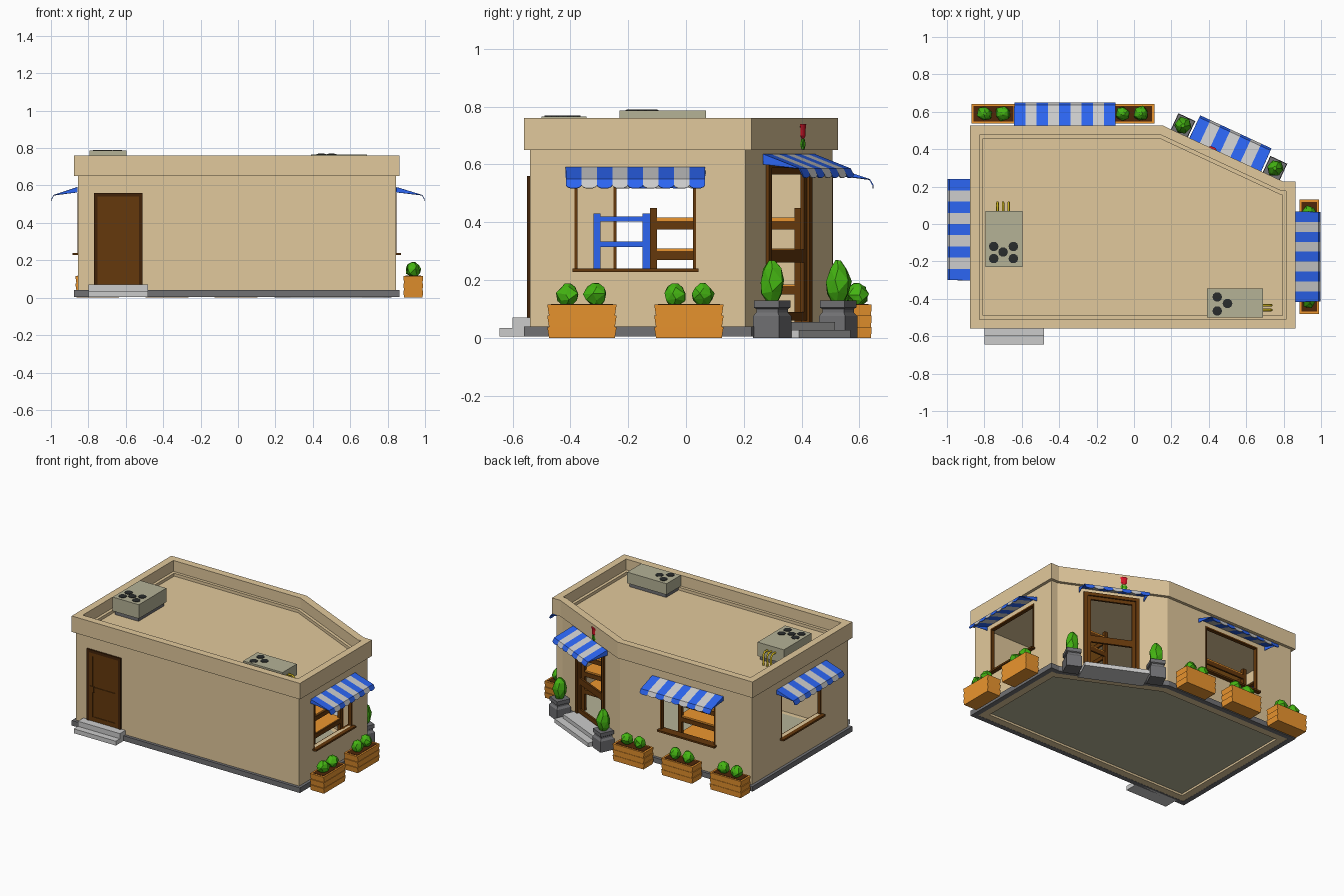
import bpy, bmesh, math, random
from mathutils import Matrix, Vector

if "Cube" in bpy.data.objects:
    bpy.data.objects.remove(bpy.data.objects["Cube"])

random.seed(4)


def mat(name, *rgb):
    m = bpy.data.materials.new(name)
    m.diffuse_color = [min(1, c * 1.1) ** 2.2 for c in rgb] + [1]
    m.use_nodes = True
    m.node_tree.nodes["Principled BSDF"].inputs["Base Color"].default_value = m.diffuse_color
    return m


TAN = mat("stucco", .80, .71, .55)
STONE = mat("stone", .40, .40, .41)
STEP = mat("step", .70, .70, .70)
WOOD = mat("dark_wood", .36, .21, .07)
DARK = mat("darker_wood", .24, .14, .06)
ORANGE = mat("orange_wood", .84, .53, .18)
BLUE = mat("blue", .17, .36, .86)
LIGHT = mat("light_stripe", .76, .76, .76)
OLIVE = mat("vent_grey", .64, .63, .53)
BLACK = mat("fan_black", .16, .17, .17)
YELLOW = mat("pipe_yellow", .70, .61, .12)
GREEN = mat("leaf", .25, .64, .09)
RED = mat("petal", .78, .10, .16)
SOIL = mat("soil", .28, .15, .06)


def finish(bm, name, m):
    bmesh.ops.recalc_face_normals(bm, faces=bm.faces)
    me = bpy.data.meshes.new(name)
    bm.to_mesh(me)
    bm.free()
    me.materials.append(m)
    ob = bpy.data.objects.new(name, me)
    bpy.context.collection.objects.link(ob)
    return ob


def frame(x, y, deg):
    # local x runs along the wall, local -y points outward
    return Matrix.Translation((x, y, 0)) @ Matrix.Rotation(math.radians(deg), 4, 'Z')


def boxes(name, m, items, M=Matrix()):
    bm = bmesh.new()
    for x0, x1, y0, y1, z0, z1 in items:
        T = Matrix.Translation(((x0 + x1) / 2, (y0 + y1) / 2, (z0 + z1) / 2))
        S = Matrix.Diagonal((x1 - x0, y1 - y0, z1 - z0, 1))
        bmesh.ops.create_cube(bm, size=1, matrix=M @ T @ S)
    return finish(bm, name, m)


def loft(name, m, n, profile, places, sx=1, sy=1, turn=0, M=Matrix(), jitter=0):
    # stacked n-sided rings (radius, z), repeated at each (x, y)
    bm = bmesh.new()
    for px, py in places:
        rings = []
        for k, (r, z) in enumerate(profile):
            ring = []
            for i in range(n):
                a = turn + 2 * math.pi * (i + (k % 2) * 2 * jitter) / n
                q = r * (1 + random.uniform(-jitter, jitter))
                ring.append(bm.verts.new(M @ Vector((px + sx * q * math.cos(a), py + sy * q * math.sin(a),
                                                     z + random.uniform(-1, 1) * jitter * r * .8))))
            rings.append(ring)
        for a, b in zip(rings, rings[1:]):
            for i in range(n):
                j = (i + 1) % n
                bm.faces.new((a[i], a[j], b[j], b[i]))
        bm.faces.new(rings[0])
        bm.faces.new(rings[-1])
    if jitter:
        bmesh.ops.triangulate(bm, faces=bm.faces)
    return finish(bm, name, m)


PLAN = [Vector(p) for p in [(-.876, -.56), (.864, -.56), (.864, .226), (.80, .226), (.155, .526), (-.876, .526)]]


def inset(d):
    out = []
    for i, p in enumerate(PLAN):
        e0 = (p - PLAN[i - 1]).normalized()
        e1 = (PLAN[(i + 1) % len(PLAN)] - p).normalized()
        n0, n1 = Vector((-e0.y, e0.x)), Vector((-e1.y, e1.x))
        out.append(p + (n0 + n1) * d / (1 + n0.dot(n1)))
    return out


def slab(name, m, d0, z0, z1, d1=None):
    # building outline as a solid, or as a ring when d1 is given
    bm = bmesh.new()

    def loop(d, z):
        return [bm.verts.new((p.x, p.y, z)) for p in inset(d)]
    loops = [loop(d0, z0), loop(d0, z1)]
    if d1 is None:
        bm.faces.new(loops[0])
        bm.faces.new(loops[1])
        pairs = [loops]
    else:
        loops += [loop(d1, z1), loop(d1, z0)]
        pairs = list(zip(loops, loops[1:] + loops[:1]))
    for a, b in pairs:
        for i in range(len(a)):
            j = (i + 1) % len(a)
            bm.faces.new((a[i], a[j], b[j], b[i]))
    return finish(bm, name, m)


RIGHT, BACK = frame(.844, -.175, 90), frame(-.37, .506, 180)
LEFT, CORNER = frame(-.856, -.03, -90), frame(.48, .353, 155.1)
FRONT = frame(-.64, -.54, 0)

# Building shell
slab("base_plinth", STONE, 0, .005, .04, .035)
slab("footing", TAN, .035, .006, .03, .085)
slab("floor", OLIVE, .08, .02, .032)
slab("roof", TAN, .03, .64, .665)
slab("parapet", TAN, 0, .65, .76, .05)
slab("roof_ledge", TAN, .045, .66, .685, .07)
walls = slab("walls", TAN, .02, .025, .65, .045)
for M, w, z0, z1 in [(RIGHT, .21, .24, .56), (BACK, .21, .24, .56), (LEFT, .22, .24, .56), (CORNER, .17, .05, .6)]:
    cut = boxes("opening_cutter", TAN, [(-w, w, -.05, .07, z0, z1)], M)
    cut.hide_render = True
    mod = walls.modifiers.new("opening", 'BOOLEAN')
    mod.operation, mod.solver, mod.object = 'DIFFERENCE', 'EXACT', cut
    bpy.context.view_layer.objects.active = walls
    bpy.ops.object.modifier_apply(modifier=mod.name)
    bpy.data.objects.remove(cut)

# Window frames and sills
for side, M, w in [("right", RIGHT, .21), ("back", BACK, .21), ("left", LEFT, .22)]:
    boxes(side + "_window_frame", WOOD, [(-w, -w + .01, -.003, .022, .24, .56), (w - .01, w, -.003, .022, .24, .56),
                                         (-w, w, -.003, .022, .55, .56)], M)
    boxes(side + "_window_sill", WOOD, [(-w - .008, w + .008, -.028, .03, .228, .24)], M)

# Corner entrance door with open panes
boxes("entrance_frame", WOOD, [(-.18, -.155, -.01, .022, .055, .61), (.155, .18, -.01, .022, .055, .61),
                               (-.18, .18, -.01, .022, .588, .61)], CORNER)
boxes("entrance_door", WOOD, [(-.155, -.132, 0, .014, .06, .588), (.132, .155, 0, .014, .06, .588),
                              (-.155, .155, 0, .014, .06, .09), (-.155, .155, 0, .014, .26, .305),
                              (-.155, .155, 0, .014, .565, .588)], CORNER)
boxes("entrance_steps", STEP, [(-.21, .21, -.14, .02, 0, .028), (-.19, .19, -.09, .02, .028, .055)], CORNER)

# Solid service door and steps on the front
boxes("service_door_frame", DARK, [(-.13, -.112, -.01, .01, .07, .56), (.112, .13, -.01, .01, .07, .56),
                                   (-.13, .13, -.01, .01, .54, .56)], FRONT)
boxes("service_door", WOOD, [(-.112, .112, -.002, .01, .07, .54), (-.112, -.085, -.006, 0, .07, .54),
                             (.085, .112, -.006, 0, .07, .54), (-.112, .112, -.006, 0, .07, .1),
                             (-.112, .112, -.006, 0, .275, .305), (-.112, .112, -.006, 0, .515, .54)], FRONT)
boxes("service_door_handle", WOOD, [(-.103, -.075, -.01, 0, .27, .31)], FRONT)
boxes("service_steps", STEP, [(-.16, .16, -.105, 0, .005, .035), (-.16, .16, -.06, 0, .035, .07)], FRONT)


# Striped awnings with scalloped edge
def awning(side, M, count, width, depth, ztop, zmid, zlow):
    step = width / count
    for par, (label, m) in enumerate([("blue", BLUE), ("light", LIGHT)]):
        bm = bmesh.new()
        for i in range(par, count, 2):
            x0 = -width / 2 + i * step
            x1 = x0 + step
            a, b = bm.verts.new((x0, -.002, ztop)), bm.verts.new((x1, -.002, ztop))
            c, d = bm.verts.new((x1, -depth + .015, zmid)), bm.verts.new((x0, -depth + .015, zmid))
            bm.faces.new((a, d, c, b))
            arc = []
            for k in range(7):
                t = math.pi * k / 6
                f = .65 + .35 * math.sin(t)
                arc.append(bm.verts.new(((x0 + x1) / 2 - math.cos(t) * step / 2, -depth + .003,
                                         zmid + (zlow - zmid) * f)))
            bm.faces.new([c, d] + arc)
            for end, v, w in ((0, a, d), (count - 1, b, c)):
                if i == end:
                    bm.faces.new((v, w, bm.verts.new((v.co.x, -.002, zmid + .015))))
        bm.transform(M)
        ob = finish(bm, f"{side}_awning_{label}", m)
        mod = ob.modifiers.new("thickness", 'SOLIDIFY')
        mod.thickness, mod.offset = .004, 0


awning("right", RIGHT, 9, .48, .155, .59, .548, .517)
awning("back", BACK, 9, .54, .144, .59, .548, .517)
awning("left", LEFT, 9, .54, .143, .59, .548, .517)
awning("corner", CORNER, 7, .42, .155, .635, .585, .553)

# Planter boxes with two shrubs each
SHRUB = [(.02, 0), (.037, .22), (.041, .5), (.03, .8), (.01, 1)]
R = .7071
SLATS = [(R * .95, 0), (R, .038), (R * .95, .038), (R, .077), (R * .95, .077), (R, .116)]
for x, y, deg in [(.937, -.36, 90), (.937, .01, 90), (-.75, .59, 180), (-.38, .59, 180), (-.01, .59, 180)]:
    M = frame(x, y, deg)
    loft("planter_box", ORANGE, 4, SLATS, [(0, 0)], .24, .105, math.pi / 4, M)
    boxes("planter_soil", SOIL, [(-.107, .107, -.041, .041, .1, .118)], M)
    loft("planter_shrubs", GREEN, 6, [(r, .115 + .074 * h) for r, h in SHRUB], [(-.048, 0), (.048, 0)],
         1, .95, .3, M, .14)

# Stone urns with tall shrubs beside the entrance
URN = [(1, 0), (1, .075), (.82, .088), (.82, .1), (.95, .105), (.95, .13)]
SPOTS = [(-.271, -.065), (.271, -.065)]
loft("stone_urns", STONE, 4, [(r * R, z) for r, z in URN], SPOTS, .1, .1, math.pi / 4, CORNER)
loft("urn_shrubs", GREEN, 6, [(r * 1.1, .125 + .143 * h) for r, h in SHRUB], SPOTS, 1, 1, .2, CORNER, .12)

# Flower emblem on the corner parapet
loft("flower_bloom", RED, 6, [(.006, .688), (.02, .7), (.019, .72), (.024, .74)], [(.075, -.022)], 1, .35, M=CORNER)
boxes("flower_stem", GREEN, [(.072, .078, -.026, -.018, .652, .69)], CORNER)
for s in (-1, 1):
    loft("flower_leaf", GREEN, 4, [(.003, .655), (.011, .67), (.002, .688)], [(.075 + s * .012, -.022)],
         1, .4, M=CORNER)


# Rooftop ventilation units with fans and bent pipes
def vent(name, x0, x1, y0, y1, top, fans, pipes, out):
    boxes(name + "_body", OLIVE, [(x0, x1, y0, y1, .69, top - .004)])
    boxes(name + "_base", STONE, [(x0 + .01, x1 - .01, y0 + .01, y1 - .01, .66, .69)])
    loft(name + "_fans", BLACK, 10, [(.026, top - .006), (.026, top - .001), (.01, top)], fans)
    cu = bpy.data.curves.new(name + "_pipes", 'CURVE')
    cu.dimensions, cu.bevel_depth, cu.bevel_resolution = '3D', .007, 1
    for px, py in pipes:
        sp = cu.splines.new('POLY')
        sp.points.add(3)
        for p, (d, z) in zip(sp.points, [(-.01, top - .04), (.03, top - .04), (.045, top - .055), (.045, .66)]):
            p.co = (px + out[0] * d, py + out[1] * d, z, 1)
    cu.materials.append(YELLOW)
    bpy.context.collection.objects.link(bpy.data.objects.new(name + "_pipes", cu))


vent("large_vent", -.795, -.595, -.23, .07, .79,
     [(-.75, -.12), (-.645, -.12), (-.7, -.15), (-.75, -.185), (-.645, -.185)],
     [(-.73, .07), (-.70, .07), (-.67, .07)], (0, 1))
vent("small_vent", .39, .69, -.5, -.345, .77, [(.445, -.39), (.5, -.425), (.445, -.465)],
     [(.69, -.435), (.69, -.46)], (1, 0))

# Indoor display racks seen through the windows
boxes("blue_rack", BLUE, [(x, x + .025, y, y + .025, .03, .43) for x in (-.3, -.05) for y in (-.32, -.15)]
      + [(-.3, -.025, -.32, -.125, z, z + .018) for z in (.315, .402)])
for side, x0, x1, y1 in [("back", -.58, -.22, .40), ("right", .38, .66, .2)]:
    boxes(side + "_rack_frame", WOOD,
          [(x, x + .025, y, y + .025, .03, .45) for x in (x0, x1 - .025) for y in (-.125, y1 - .025)]
          + [(x, x + .012, -.125, y1, z, z + .03) for x in (x0, x1 - .012) for z in (.15, .27, .375)]
          + [(x0, x1, y1 - .012, y1, z, z + .03) for z in (.15, .27, .375)])
    boxes(side + "_rack_shelves", ORANGE, [(x0 + .005, x1 - .005, -.115, y1 - .005, z, z + .015)
                                           for z in (.17, .295, .402)])
